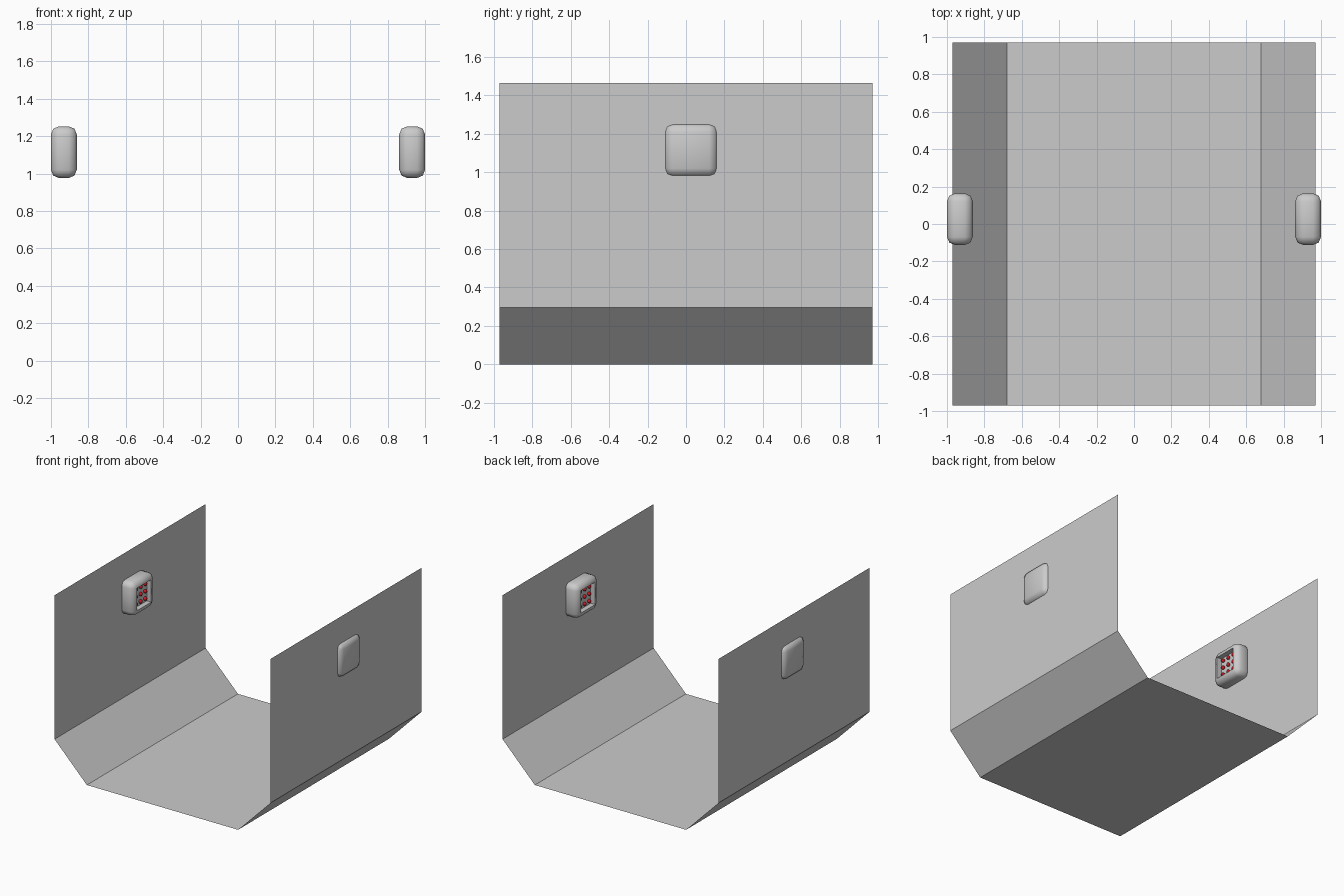
import bpy, bmesh
from mathutils import Matrix, Vector

if "Cube" in bpy.data.objects:
    bpy.data.objects.remove(bpy.data.objects["Cube"])

CY, CZ = 0.026, 1.114           # centre of the wall units
W, T, BEV = 0.276, 0.138, 0.043  # unit size, thickness, edge rounding
DEPTH = 0.04                     # recess depth


def finish(bm, name, mat=None, smooth=None):
    me = bpy.data.meshes.new(name)
    bm.to_mesh(me)
    bm.free()
    ob = bpy.data.objects.new(name, me)
    bpy.context.collection.objects.link(ob)
    if mat:
        me.materials.append(mat)
    if smooth:
        bpy.ops.object.select_all(action='DESELECT')
        ob.select_set(True)
        bpy.context.view_layer.objects.active = ob
        bpy.ops.object.shade_smooth_by_angle(angle=smooth)
    return ob


# Thin open trough: floor, sloped edges and upright walls
profile = [(-0.97, 1.465), (-0.97, 0.295), (-0.68, 0), (0.68, 0), (0.97, 0.295), (0.97, 1.465)]
bm = bmesh.new()
rows = [[bm.verts.new((x, y, z)) for x, z in profile] for y in (-0.97, 0.97)]
for i in range(len(profile) - 1):
    bm.faces.new((rows[0][i], rows[0][i + 1], rows[1][i + 1], rows[1][i]))
finish(bm, "trough_shell")

red = bpy.data.materials.new("red")
red.diffuse_color = (0.6, 0.01, 0.02, 1)
red.use_nodes = True
red.node_tree.nodes["Principled BSDF"].inputs["Base Color"].default_value = red.diffuse_color

for side, label in ((-1, "left"), (1, "right")):
    # Rounded housing with a square recess facing inwards
    bm = bmesh.new()
    cx = side * (1 - T / 2)
    bmesh.ops.create_cube(bm, size=1, matrix=Matrix.Translation((cx, CY, CZ)) @ Matrix.Diagonal((T, W, W, 1)))
    bmesh.ops.bevel(bm, geom=bm.edges[:], offset=BEV, segments=2, profile=0.5, affect='EDGES')
    inward = Vector((-side, 0, 0))
    bm.normal_update()
    face = max(bm.faces, key=lambda f: f.calc_center_median().dot(inward))
    bmesh.ops.inset_region(bm, faces=[face], thickness=0.006)
    floor = bmesh.ops.extrude_discrete_faces(bm, faces=[face])["faces"][0]
    bmesh.ops.translate(bm, verts=floor.verts[:], vec=-inward * DEPTH)
    finish(bm, label + "_housing", smooth=0.85)

    # Three by three red beads inside the recess
    bm = bmesh.new()
    x = side * (1 - T + DEPTH - 0.008)
    for i in (-1, 0, 1):
        for j in (-1, 0, 1):
            bmesh.ops.create_uvsphere(bm, u_segments=16, v_segments=8, radius=0.015,
                                      matrix=Matrix.Translation((x, CY + i * 0.06, CZ + j * 0.06)))
    finish(bm, label + "_beads", red, 0.6)
